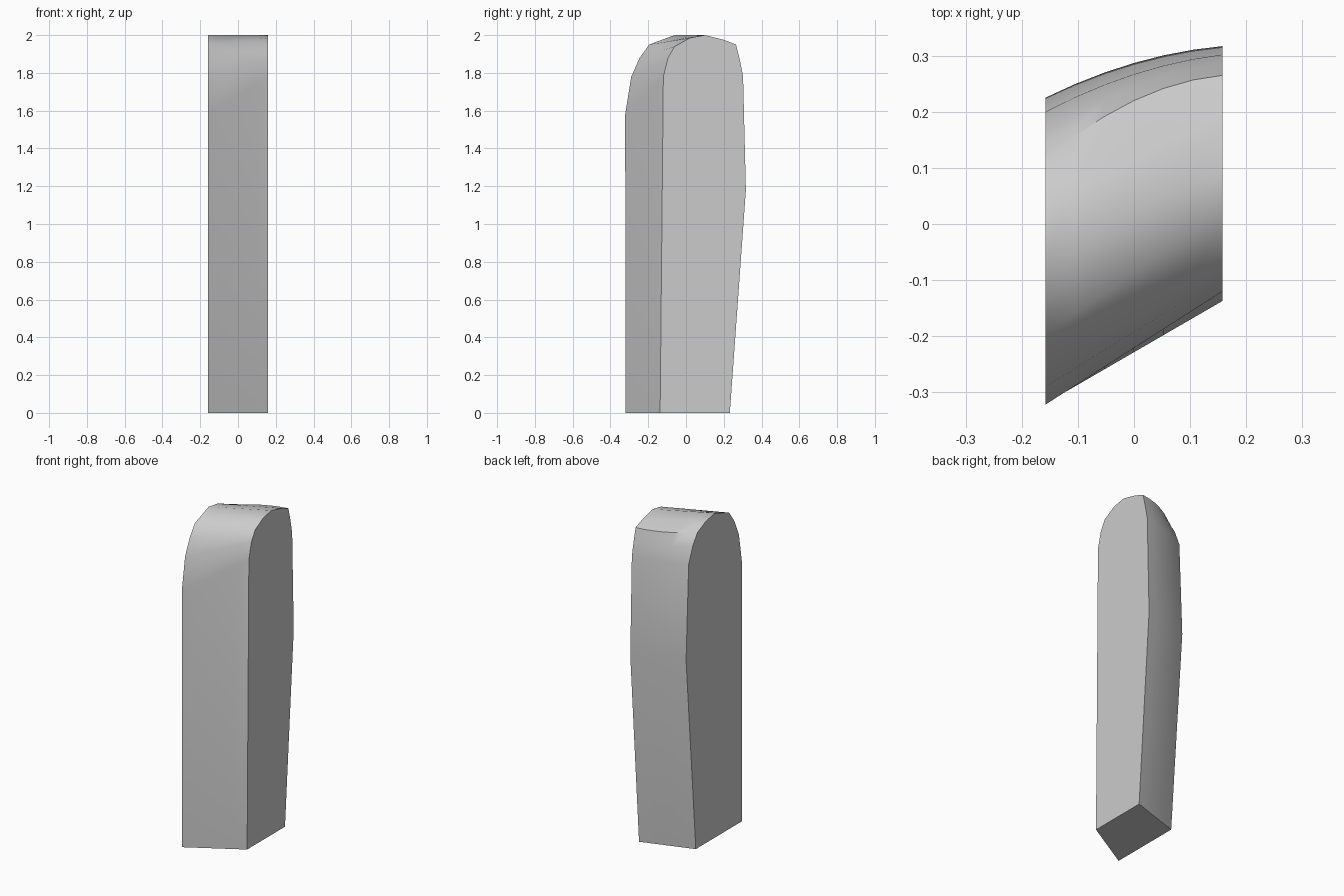
import bpy
import bmesh
import math

# Remove the default cube
cube = bpy.data.objects.get("Cube")
if cube:
    bpy.data.objects.remove(cube, do_unlink=True)


def make_material(name, colour):
    material = bpy.data.materials.new(name)
    material.use_nodes = True
    material.diffuse_color = colour
    material.node_tree.nodes["Principled BSDF"].inputs["Base Color"].default_value = colour
    return material


# Side outlines as (y, z), from front foot over the rounded top to back foot
HALF_WIDTH = 0.158
RIGHT_OUTLINE = [
    (-0.32, 0), (-0.322, 1.58), (-0.29, 1.78), (-0.245, 1.88),
    (-0.195, 1.95), (-0.06, 2), (0.03, 1.985), (0.115, 1.945),
    (0.16, 1.88), (0.2, 1.78), (0.225, 1.2), (0.13, 0),
]
LEFT_OUTLINE = [
    (-0.137, 0), (-0.12, 1.78), (-0.095, 1.88), (-0.06, 1.94),
    (0.02, 1.985), (0.1, 2), (0.2, 1.975), (0.265, 1.95),
    (0.285, 1.87), (0.302, 1.785), (0.317, 1.18), (0.232, 0),
]
# How far each back point bows outward at mid width
BACK_BOW = {7: 0.03, 8: 0.022, 9: 0.016, 10: 0.016}
SEGMENTS = 6


def cross_section(bm, t):
    """Blend the two outlines at fraction t of the width."""
    x = HALF_WIDTH * (2 * t - 1)
    ring = []
    for i, (a, b) in enumerate(zip(RIGHT_OUTLINE, LEFT_OUTLINE)):
        bow = BACK_BOW.get(i, 0) * 4 * t * (1 - t)
        y = a[0] + (b[0] - a[0]) * t + bow
        z = a[1] + (b[1] - a[1]) * t
        ring.append(bm.verts.new((x, y, z)))
    return ring


# Skewed slab: loft the outlines across the width and cap both sides
bm = bmesh.new()
rings = [cross_section(bm, s / SEGMENTS) for s in range(SEGMENTS + 1)]
count = len(RIGHT_OUTLINE)
for first, second in zip(rings, rings[1:]):
    for i in range(count):
        j = (i + 1) % count
        bm.faces.new((first[i], first[j], second[j], second[i]))
bm.faces.new(rings[0])
bm.faces.new(rings[-1])
bmesh.ops.recalc_face_normals(bm, faces=bm.faces[:])

mesh = bpy.data.meshes.new("rounded_slab")
bm.to_mesh(mesh)
bm.free()
mesh.materials.append(make_material("plain grey", (0.6, 0.6, 0.6, 1)))
slab = bpy.data.objects.new("rounded_slab", mesh)
bpy.context.collection.objects.link(slab)

# Smooth rounded top and back, crisp side edges
bpy.ops.object.select_all(action="DESELECT")
slab.select_set(True)
bpy.context.view_layer.objects.active = slab
bpy.ops.object.shade_smooth_by_angle(angle=math.radians(40))
